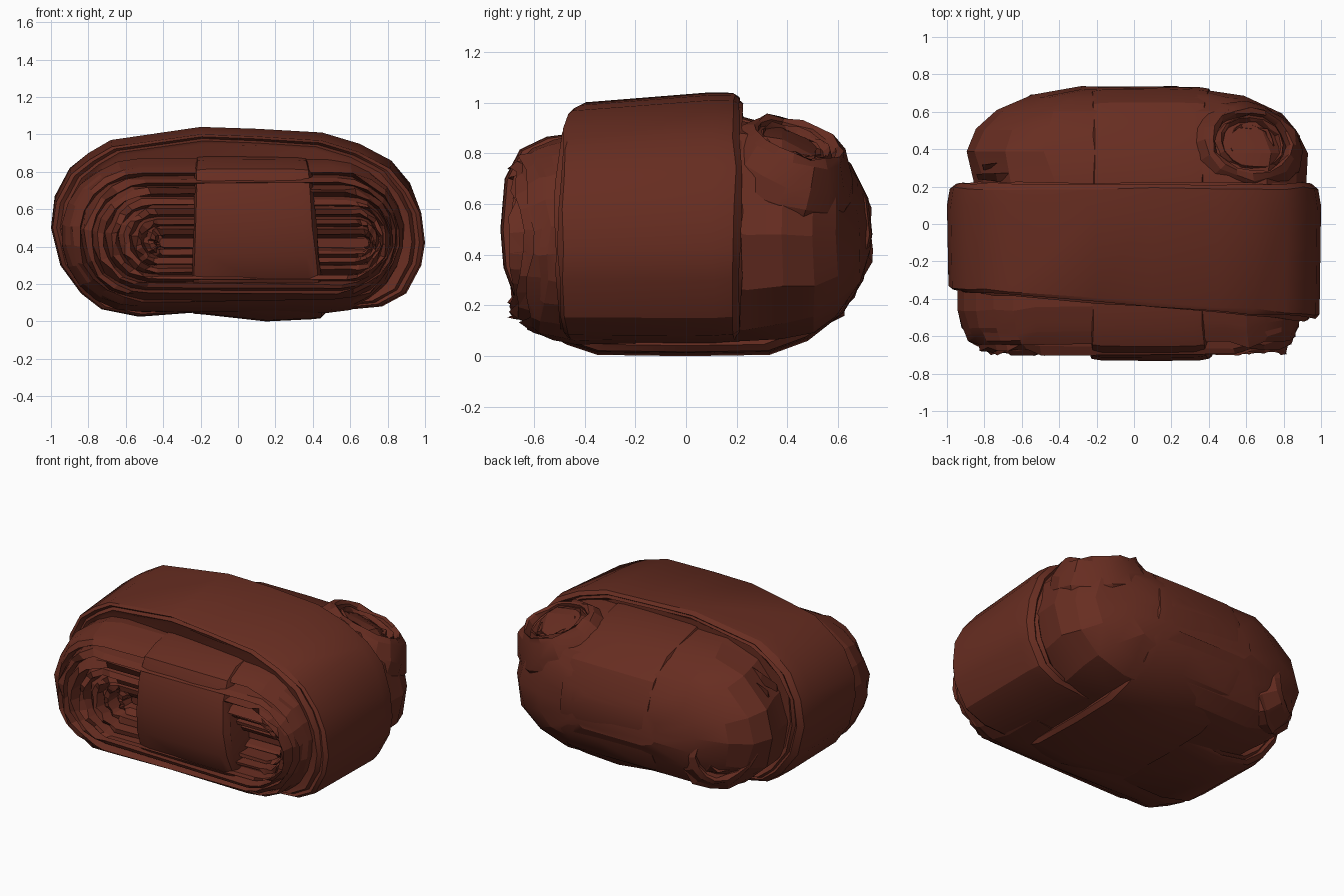
import bpy, bmesh, math, random
from mathutils import Vector

if "Cube" in bpy.data.objects:
    bpy.data.objects.remove(bpy.data.objects["Cube"])

random.seed(4)
cloth = bpy.data.materials.new("brown cloth")
cloth.diffuse_color = (0.135, 0.026, 0.015, 1)
cloth.use_nodes = True
cloth.node_tree.nodes["Principled BSDF"].inputs["Base Color"].default_value = cloth.diffuse_color


def loft(name, rings, cap_start=True, cap_end=True, angle=20):
    """Skin a row of closed rings that share a point count."""
    bm = bmesh.new()
    rows = [[bm.verts.new(p) for p in r] for r in rings]
    n = len(rows[0])
    for a, b in zip(rows, rows[1:]):
        for i in range(n):
            j = (i + 1) % n
            bm.faces.new((a[i], a[j], b[j], b[i]))
    if cap_start:
        bm.faces.new(rows[0][::-1])
    if cap_end:
        bm.faces.new(rows[-1])
    bmesh.ops.recalc_face_normals(bm, faces=bm.faces)
    me = bpy.data.meshes.new(name)
    bm.to_mesh(me)
    bm.free()
    ob = bpy.data.objects.new(name, me)
    bpy.context.collection.objects.link(ob)
    me.materials.append(cloth)
    bpy.ops.object.select_all(action='DESELECT')
    bpy.context.view_layer.objects.active = ob
    ob.select_set(True)
    bpy.ops.object.shade_smooth_by_angle(angle=math.radians(angle))
    return ob


def jit(a):
    return random.uniform(-a, a)


def curve(points, t):
    """Piecewise linear lookup."""
    for (a, u), (b, v) in zip(points, points[1:]):
        if t <= b:
            return u + (v - u) * max(0, t - a) / (b - a)
    return points[-1][1]


def stadium(x0, x1, zc, r, squash=1.0, n=10):
    """Flattened loop in x and z with round ends."""
    pts = []
    for cx, start in ((x1, -90), (x0, 90)):
        for i in range(n):
            t = math.radians(start + 180 * i / (n - 1))
            pts.append((cx + r * squash * math.cos(t), zc + r * math.sin(t)))
    return pts


# Wide outer wrap: outline in x and z, with a slanted front edge
outline = [(-1, .5), (-.98, .67), (-.9, .82), (-.8, .9), (-.68, .97), (-.2, 1.04),
           (.1, 1.03), (.45, 1.01), (.65, .95), (.82, .86), (.92, .74), (.98, .58),
           (1, .42), (.98, .3), (.9, .15), (.77, .08), (.45, .05), (.17, .04),
           (-.2, .05), (-.53, .025), (-.73, .065), (-.84, .15), (-.95, .3)]


def wrap(name, layers):
    rings = []
    for side, off, s in layers:
        ring = []
        for x, z in outline:
            y = (-.43 - .075 * x if side == 0 else .2) + off
            tilt = (y - .1) * .07 * (z > .6)
            ring.append((x * s, y + jit(.008), .5 + (z - .5) * s + tilt))
        rings.append(ring)
    loft(name, rings, angle=30)


wrap("outer_wrap", [(0, .03, .93), (0, 0, .97), (0, .02, .992), (1, -.1, 1),
                    (1, -.01, .985), (1, .015, .95), (1, -.03, .90)])
wrap("inner_wrap_layer", [(0, 0, .90), (0, -.01, .93), (0, .03, .96),
                          (1, -.02, .95), (1, .02, .92), (1, -.02, .88)])

# Front roll: rounded rim, then nested cloth layers with grooves between them
depth_at = [(0, -.46), (.02, -.55), (.05, -.62), (.09, -.66), (.14, -.685),
            (.2, -.67), (.3, -.6), (.4, -.5)]


def front_ring(d, dy, wob):
    r = .41 - d
    pts = stadium(-.53 + d * .35, .48 + d * .5, .46 - d * .1, r, 1.02, 12)
    ring = []
    for x, z in pts:
        end = max(0, x - .6) * (d < .15)
        mid = .06 * max(0, .12 - d) / .12 * (abs(x) < .6)
        ring.append((x + jit(wob), curve(depth_at, d) + dy + .16 * end + mid * .4 + jit(wob * 1.8),
                     z + jit(wob)))
    return ring


rings = [[(x, -.2, z) for x, y, z in front_ring(0, 0, 0)]]
rings += [front_ring(d, 0, .006) for d in (0, .02, .035)]
d = .045
while d < .36:
    rings += [front_ring(d, 0, .011), front_ring(d + .022, -.012, .011),
              front_ring(d + .032, .055, .009)]
    d += .05
rings.append(front_ring(.385, .02, .003))
loft("front_roll", rings, angle=12)

# Cross strap running over the front, below and up the back
side = [(-.4, .885), (-.55, .865), (-.655, .815), (-.715, .7), (-.732, .5), (-.72, .35),
        (-.665, .2), (-.57, .1), (-.47, .045), (-.35, .005), (.0, .0), (.33, .005), (.48, .06),
        (.62, .17), (.7, .3), (.735, .48), (.72, .62), (.65, .76), (.5, .87), (.2, .95)]


def strap_ring(x, inset, skew=0, lift=0):
    return [(x + skew * (.5 - z) + jit(.006), y * (1 - inset),
             .45 + (z - .45) * (1 - inset) + lift * (z < .15)) for y, z in side]


loft("cross_strap", [strap_ring(-.24, .07, -.03, .03), strap_ring(-.225, .015, -.03, .035),
                     strap_ring(-.17, .003, 0, .035), strap_ring(.15, 0),
                     strap_ring(.35, .004, .08, .01), strap_ring(.4, .015, .09, .01),
                     strap_ring(.42, .07, .09, .01)], angle=25)

# Rear bundle: rounded body narrowing toward the back
rings = []
for y, left, right, lo, hi in [(.1, .86, .92, .05, .94), (.24, .87, .93, .05, .93),
                               (.38, .9, .93, .07, .9), (.5, .84, .88, .1, .85),
                               (.6, .74, .79, .16, .79), (.68, .55, .6, .27, .7),
                               (.725, .3, .33, .38, .58)]:
    r = (hi - lo) / 2
    k = min(r, left * .8)
    pts = stadium(-left + k, right - k, (hi + lo) / 2, r, k / r, 7)
    rings.append([(x + jit(.012), y + jit(.012), z - .08 * max(0, -x - .35) * (z > .5) + jit(.012))
                  for x, z in pts])
loft("rear_bundle", rings, angle=18)


# Folded ends: round lumps whose mouth shows nested grooves
def folded_end(name, centre, axis, length, rx, ry, layers, depth):
    rot = Vector((0, 0, 1)).rotation_difference(Vector(axis).normalized())

    def ring(s, h, wob=.01, n=16):
        out = []
        for i in range(n):
            t = math.tau * i / n
            p = Vector((rx * s * math.cos(t) + jit(wob), ry * s * math.sin(t) + jit(wob),
                        h + jit(wob)))
            out.append(Vector(centre) + rot @ p)
        return out

    rows = [ring(.7, -length), ring(.95, -length * .65), ring(1.03, -length * .35),
            ring(.95, -.1), ring(.78, -.02)]
    for j in range(layers):
        s = .68 - .58 * j / layers
        rows += [ring(s, -depth * j / layers), ring(s - .05, -.01 - depth * j / layers),
                 ring(s - .08, -.05 - depth * j / layers)]
    rows.append(ring(.03, -.05 - depth, .002))
    loft(name, rows, angle=18)


folded_end("right_rear_fold", (.635, .44, .86), (.3, .3, .9), .5, .33, .27, 4, .05)
folded_end("left_rear_fold", (-.69, .575, .42), (-.6, .8, .12), .35, .24, .3, 3, .03)


# Loose creases: thin pleats draped over the rear left shoulder
def pleat(name, a, b, width, lift):
    a, b = Vector(a), Vector(b)
    across = (b - a).cross(Vector((0, .5, 1))).normalized() * width
    up = Vector((-.2, .4, 1)).normalized()
    rows = []
    for i in range(6):
        t = i / 5
        p = a.lerp(b, t) + up * (lift * math.sin(math.pi * t))
        w = across * (.25 + math.sin(math.pi * t))
        rows.append([p - w - up * .04, p + up * .02, p + w - up * .04])
    loft(name, rows, angle=10)


for i in range(4):
    pleat("rear_pleat_%d" % i, (-.84 + .03 * i, .26 + .05 * i, .75 - .03 * i),
          (-.3, .25 + .08 * i, .89 - .03 * i), .03, .03)
